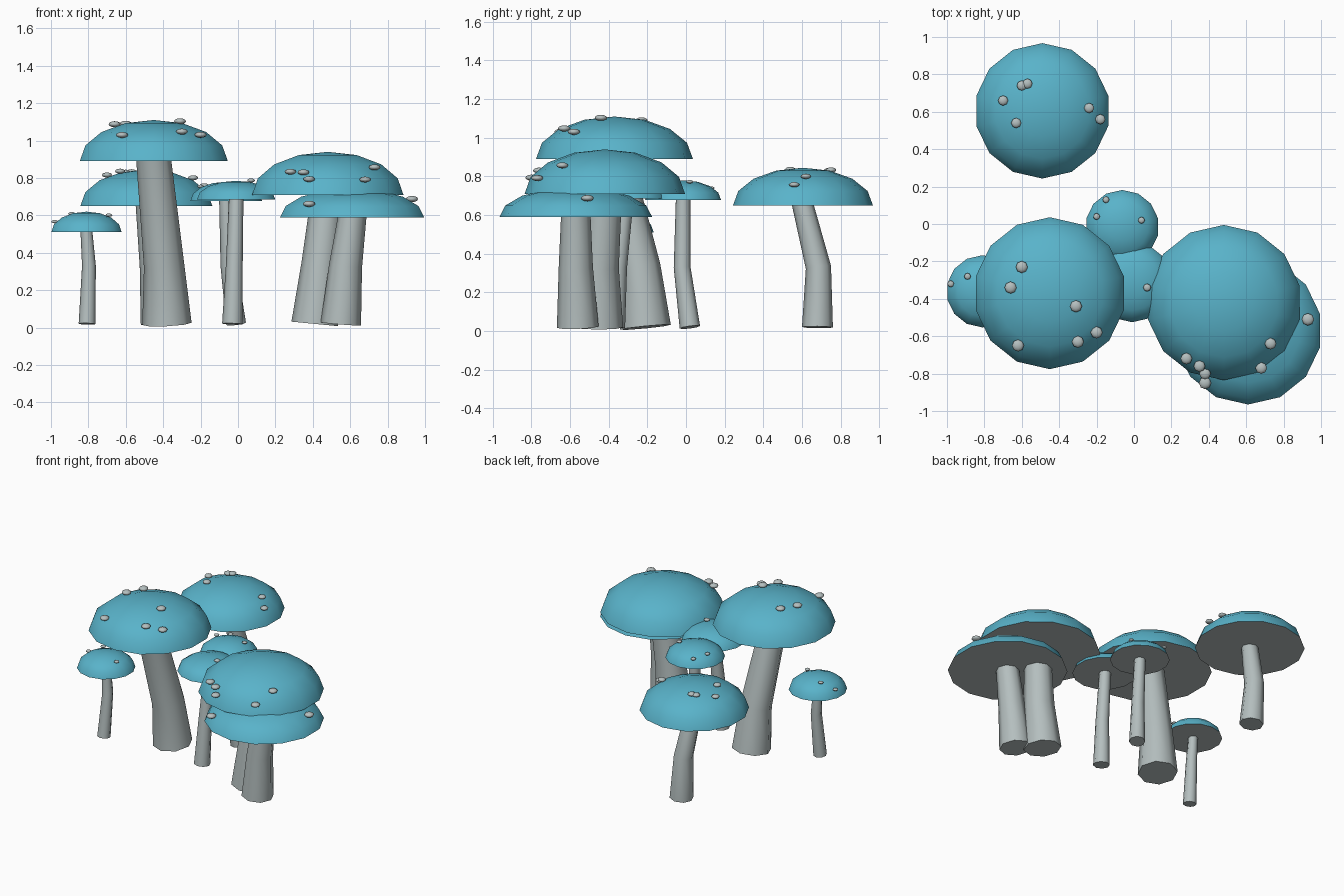
import bpy, bmesh, math
from mathutils import Vector, Matrix

cube = bpy.data.objects.get("Cube")
if cube:
    bpy.data.objects.remove(cube, do_unlink=True)


def material(name, rgb):
    m = bpy.data.materials.new(name)
    m.use_nodes = True
    m.diffuse_color = (*rgb, 1)
    m.node_tree.nodes["Principled BSDF"].inputs["Base Color"].default_value = (*rgb, 1)
    return m


BLUE = material("cap blue", (0.10, 0.45, 0.59))
GREY = material("pale grey", (0.46, 0.52, 0.52))
CAP_SIDES, CAP_RINGS, STEM_SIDES = 14, 4, 8
UP = Vector((0, 0, 1))


def finish(name, bm, mats, angle):
    bmesh.ops.recalc_face_normals(bm, faces=bm.faces)
    mesh = bpy.data.meshes.new(name)
    bm.to_mesh(mesh)
    bm.free()
    for m in mats:
        mesh.materials.append(m)
    ob = bpy.data.objects.new(name, mesh)
    bpy.context.collection.objects.link(ob)
    bpy.ops.object.select_all(action="DESELECT")
    bpy.context.view_layer.objects.active = ob
    ob.select_set(True)
    bpy.ops.object.shade_smooth_by_angle(angle=math.radians(angle))


def ring(bm, centre, radius, sides, axis=UP):
    # First corner points along +y
    rot = UP.rotation_difference(axis)
    angles = [math.tau * i / sides for i in range(sides)]
    return [bm.verts.new(centre + rot @ Vector((radius * math.sin(a), radius * math.cos(a), 0)))
            for a in angles]


def bridge(bm, rings):
    for a, b in zip(rings, rings[1:]):
        for i in range(len(a)):
            bm.faces.new((a[i - 1], a[i], b[i], b[i - 1]))


def make_cap(name, centre, radius, height):
    # Domed upper side with a flat grey underside
    bm = bmesh.new()
    rings = []
    for k in range(CAP_RINGS):
        t = math.pi / 2 * k / CAP_RINGS
        rings.append(ring(bm, centre + UP * height * math.sin(t), radius * math.cos(t), CAP_SIDES))
    bridge(bm, rings)
    tip = bm.verts.new(centre + UP * height)
    for i in range(CAP_SIDES):
        bm.faces.new((rings[-1][i - 1], rings[-1][i], tip))
    bm.faces.new(rings[0]).material_index = 1
    finish(name, bm, (BLUE, GREY), 40)


def make_stem(name, foot, bend, head, thickness):
    # Bent tapering tube, the lower rings square to its path
    bm = bmesh.new()
    rings = [ring(bm, foot, thickness, STEM_SIDES, bend - foot),
             ring(bm, bend, thickness * 0.82, STEM_SIDES, head - foot),
             ring(bm, head, thickness * 0.71, STEM_SIDES)]
    bridge(bm, rings)
    bm.faces.new(rings[0])
    bm.faces.new(rings[-1])
    finish(name, bm, (GREY,), 60)


def make_spots(name, centre, radius, height, size, spots):
    # Flattened beads resting on the dome
    bm = bmesh.new()
    for x, y in spots:
        q = min(math.hypot(x - centre.x, y - centre.y) / radius, 0.95)
        z = centre.z + height * math.sqrt(1 - q * q) + 0.01
        bmesh.ops.create_uvsphere(bm, u_segments=8, v_segments=6, radius=size,
                                  matrix=Matrix.Translation((x, y, z)) @ Matrix.Diagonal((1, 1, 0.5, 1)))
    finish(name, bm, (GREY,), 60)


def mushroom(name, cap, radius, height, foot, bend, thickness, spot_size, spots):
    centre = Vector(cap)
    make_cap(name + "_cap", centre, radius, height)
    make_stem(name + "_stem", Vector((*foot, 0.02)), Vector((*bend, 0.33)), centre, thickness)
    make_spots(name + "_spots", centre, radius, height, spot_size, spots)


# Large mushrooms
mushroom("tall", cap=(-0.45, -0.37, 0.89), radius=0.406, height=0.22,
         foot=(-0.38, -0.21), bend=(-0.395, -0.24), thickness=0.132, spot_size=0.032,
         spots=[(-0.6, -0.23), (-0.66, -0.34), (-0.31, -0.44), (-0.2, -0.58), (-0.3, -0.63), (-0.62, -0.65)])
mushroom("wide", cap=(0.48, -0.42, 0.71), radius=0.415, height=0.23,
         foot=(0.41, -0.45), bend=(0.44, -0.45), thickness=0.125, spot_size=0.031,
         spots=[(0.28, -0.72), (0.35, -0.76), (0.38, -0.8), (0.68, -0.77), (0.73, -0.64)])
mushroom("low", cap=(0.61, -0.57, 0.59), radius=0.395, height=0.155,
         foot=(0.55, -0.56), bend=(0.575, -0.57), thickness=0.108, spot_size=0.033,
         spots=[(0.93, -0.51), (0.38, -0.85)])
mushroom("back", cap=(-0.49, 0.605, 0.65), radius=0.362, height=0.195,
         foot=(-0.44, 0.68), bend=(-0.46, 0.685), thickness=0.08, spot_size=0.027,
         spots=[(-0.7, 0.66), (-0.6, 0.74), (-0.57, 0.75), (-0.63, 0.54), (-0.24, 0.62), (-0.18, 0.56)])

# Small mushrooms
mushroom("small_side", cap=(-0.81, -0.36, 0.51), radius=0.193, height=0.11,
         foot=(-0.807, -0.39), bend=(-0.797, -0.36), thickness=0.045, spot_size=0.018,
         spots=[(-0.89, -0.28), (-0.98, -0.32), (-0.69, -0.41)])
mushroom("small_back", cap=(-0.063, -0.015, 0.677), radius=0.197, height=0.103,
         foot=(-0.01, 0.02), bend=(-0.05, -0.02), thickness=0.053, spot_size=0.018,
         spots=[(-0.15, 0.13), (-0.2, 0.04), (0.04, 0.02)])
mushroom("small_front", cap=(-0.01, -0.31, 0.685), radius=0.215, height=0.1,
         foot=(-0.03, -0.37), bend=(-0.02, -0.35), thickness=0.055, spot_size=0.021,
         spots=[(0.07, -0.34)])
